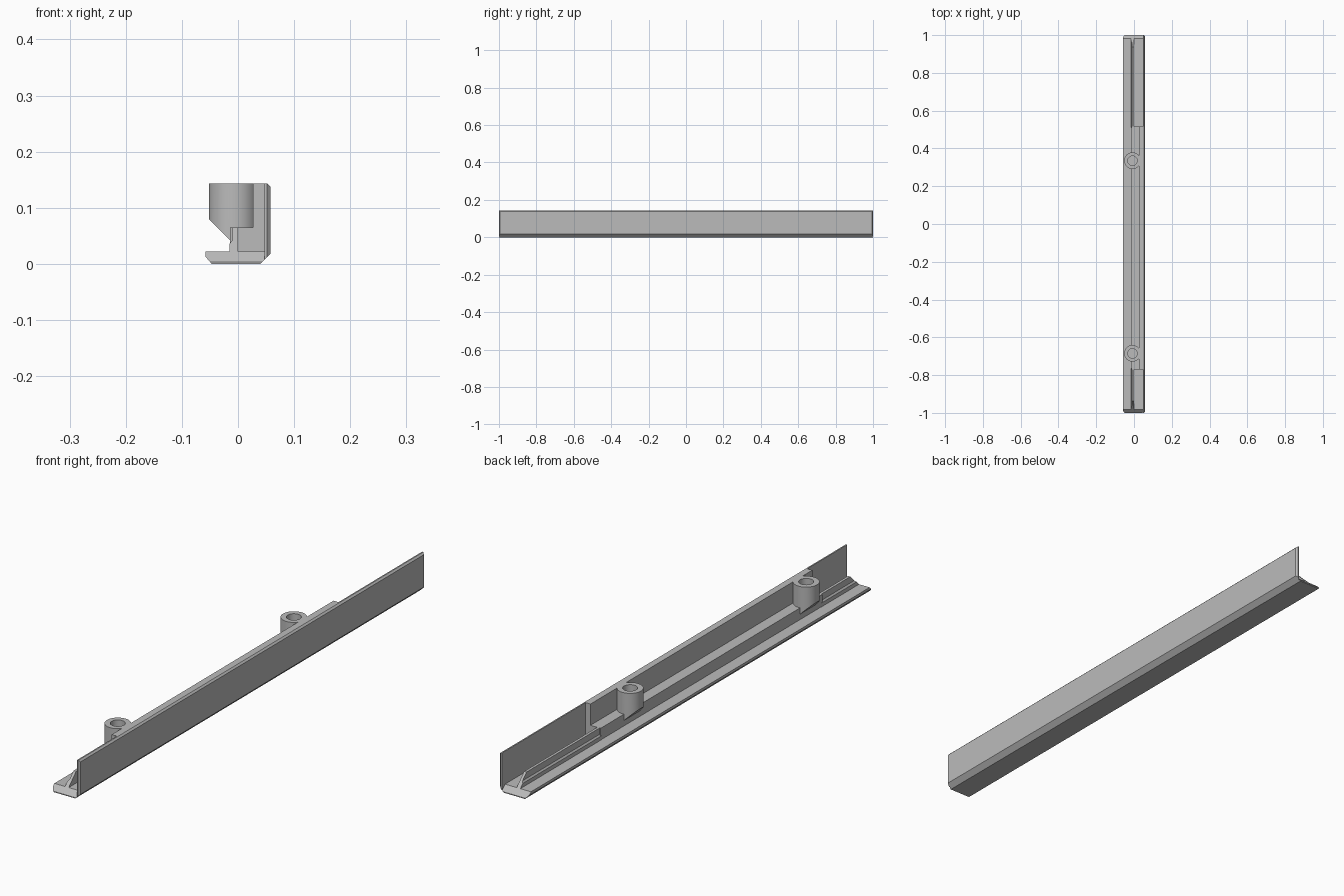
import bpy, bmesh
from mathutils import Matrix, Vector

if "Cube" in bpy.data.objects:
    bpy.data.objects.remove(bpy.data.objects["Cube"])

grey = bpy.data.materials.new("plain grey")
grey.use_nodes = True
grey.diffuse_color = (0.5, 0.5, 0.5, 1)
grey.node_tree.nodes["Principled BSDF"].inputs["Base Color"].default_value = (0.5, 0.5, 0.5, 1)


def finish(name, bm):
    bmesh.ops.recalc_face_normals(bm, faces=bm.faces)
    mesh = bpy.data.meshes.new(name)
    bm.to_mesh(mesh)
    bm.free()
    mesh.materials.append(grey)
    obj = bpy.data.objects.new(name, mesh)
    bpy.context.collection.objects.link(obj)
    return obj


def prism(profile, y0, y1):
    """Extrude an xz outline along y."""
    bm = bmesh.new()
    face = bm.faces.new([bm.verts.new((x, y0, z)) for x, z in profile])
    out = bmesh.ops.extrude_face_region(bm, geom=[face])
    verts = [v for v in out["geom"] if isinstance(v, bmesh.types.BMVert)]
    bmesh.ops.translate(bm, verts=verts, vec=(0, y1 - y0, 0))
    return bm


def cut(bm, point, normal):
    """Slice away everything on the normal side and close the opening."""
    geom = bm.verts[:] + bm.edges[:] + bm.faces[:]
    out = bmesh.ops.bisect_plane(bm, geom=geom, plane_co=point, plane_no=normal, clear_outer=True)
    edges = [e for e in out["geom_cut"] if isinstance(e, bmesh.types.BMEdge)]
    bmesh.ops.contextual_create(bm, geom=edges)


# Base flange with mitred ends
bm = prism([(-.047, 0), (.04, 0), (.05, .01), (.05, .022), (-.058, .022), (-.058, .013)], -1, 1)
for s in (-1, 1):
    cut(bm, (0, s, .003), (0, s, 1))
finish("base_flange", bm)

# Tall side wall with bevelled outer ends
bm = prism([(.047, .007), (.058, .018), (.058, .137), (.052, .143), (.047, .143)], -1, 1)
for s in (-1, 1):
    cut(bm, (.052, s, 0), (1, s, 0))
finish("side_wall", bm)

# Thicker stepped middle section
finish("middle_block", prism(
    [(-.014, .015), (-.014, .065), (.027, .065), (.027, .143), (.05, .143), (.05, .015)], -.77, .515))

# Ribs towards both ends, mitred like the base
rib = [(-.015, .015), (-.015, .036), (-.01, .042), (-.01, .065), (0, .065), (0, .015)]
for name, s, start in (("front_rib", -1, -.765), ("back_rib", 1, .51)):
    bm = prism(rib, start, s)
    cut(bm, (0, s, .003), (0, s, 1))
    finish(name, bm)

# Screw bosses with a sloped underside and a round hole
for name, y in (("front_boss", -.685), ("back_boss", .335)):
    bm = bmesh.new()
    bmesh.ops.create_cone(bm, cap_ends=True, segments=48, radius1=.044, radius2=.044,
                          depth=.103, matrix=Matrix.Translation((-.008, y, .0915)))
    cut(bm, (-.012, y, .04), (-1, 0, -1))
    boss = finish(name, bm)
    bm = bmesh.new()
    bmesh.ops.create_cone(bm, cap_ends=True, segments=48, radius1=.025, radius2=.025,
                          depth=.1, matrix=Matrix.Translation((-.008, y, .115)))
    cutter = finish(name + "_cutter", bm)
    cutter.hide_render = True
    cutter.hide_viewport = True
    mod = boss.modifiers.new("hole", "BOOLEAN")
    mod.operation = "DIFFERENCE"
    mod.solver = "EXACT"
    mod.object = cutter
    bpy.ops.object.select_all(action="DESELECT")
    boss.select_set(True)
    bpy.context.view_layer.objects.active = boss
    bpy.ops.object.modifier_apply(modifier=mod.name)
    bpy.data.objects.remove(cutter)
    bpy.ops.object.shade_smooth_by_angle()
